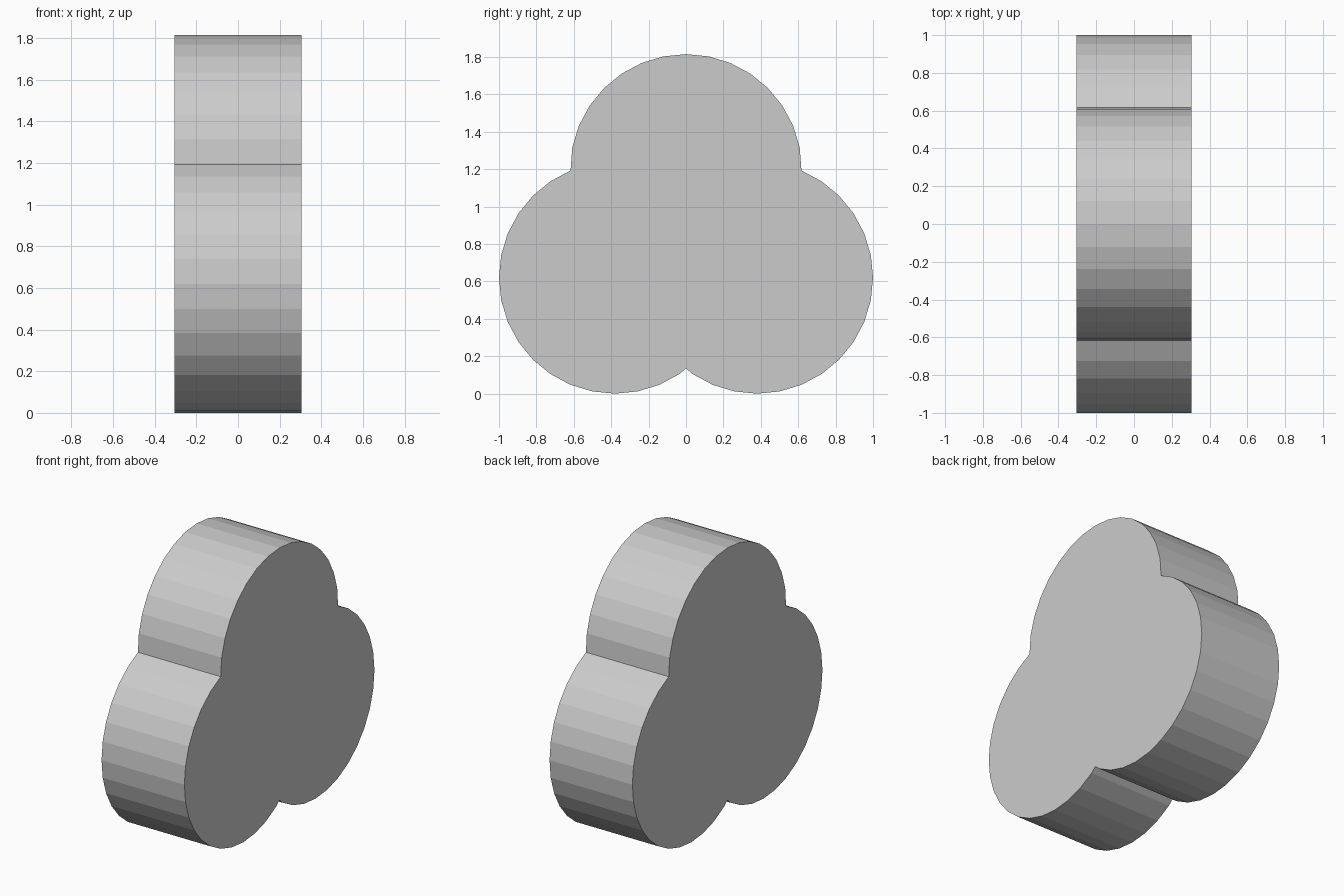
import bpy, bmesh
from math import sin, cos, pi

if "Cube" in bpy.data.objects:
    bpy.data.objects.remove(bpy.data.objects["Cube"])

R = 0.62            # lobe radius
STEP = 2 * pi / 32  # each lobe is a 32-sided circle
HALF = 0.305        # half thickness


def arc(cy, cz, first, last):
    return [(cy + R * cos(i * STEP), cz + R * sin(i * STEP))
            for i in range(first, last + 1)]


# Right half of the outline: bottom notch, lower lobe, upper lobe to its crown
right = [(0, 0.135)] + arc(0.38, 0.62, -11, 6) + arc(0, 1.195, 1, 8)
right[-1] = (0, right[-1][1])
# Mirror the half, skipping the two points on the centre line
outline = right + [(-y, z) for y, z in reversed(right[1:-1])]

# Extrude the outline across x
bm = bmesh.new()
face = bm.faces.new([bm.verts.new((-HALF, y, z)) for y, z in outline])
extruded = bmesh.ops.extrude_face_region(bm, geom=[face], use_keep_orig=True)
verts = [g for g in extruded["geom"] if isinstance(g, bmesh.types.BMVert)]
bmesh.ops.translate(bm, vec=(2 * HALF, 0, 0), verts=verts)
bmesh.ops.recalc_face_normals(bm, faces=bm.faces)

mesh = bpy.data.meshes.new("trefoil_block")
bm.to_mesh(mesh)
bm.free()
block = bpy.data.objects.new("trefoil_block", mesh)
bpy.context.collection.objects.link(block)
